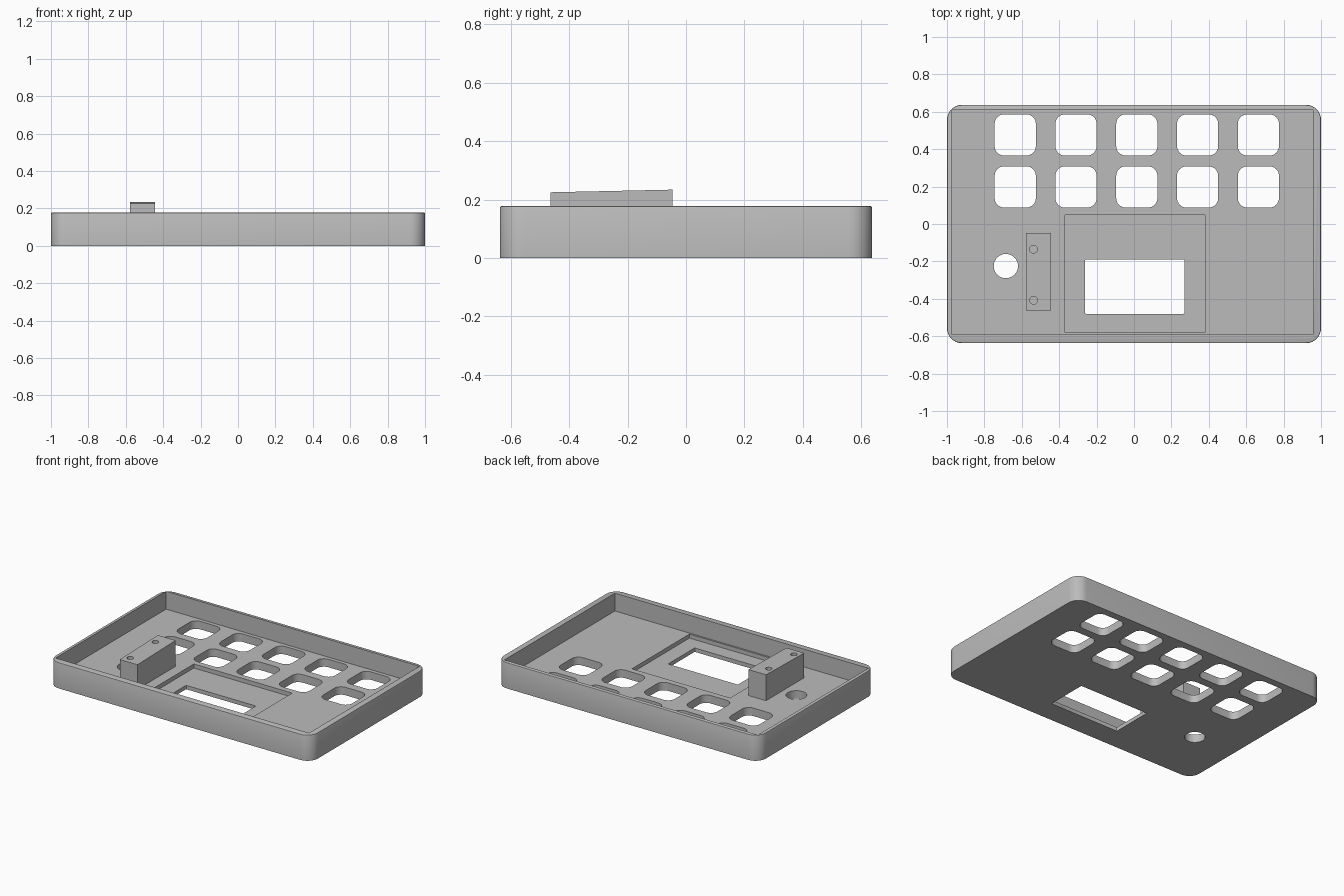
import bpy, bmesh, math

if "Cube" in bpy.data.objects:
    bpy.data.objects.remove(bpy.data.objects["Cube"], do_unlink=True)

grey = bpy.data.materials.new("light grey plastic")
grey.use_nodes = True
colour = (0.5, 0.5, 0.5, 1)
grey.diffuse_color = colour
grey.node_tree.nodes["Principled BSDF"].inputs["Base Color"].default_value = colour

FLOOR, RECESS, RIM = 0.055, 0.027, 0.178


def rounded_rect(x0, x1, y0, y1, r, steps=8):
    """Outline of a rectangle with rounded corners, anticlockwise."""
    if r == 0:
        return [(x0, y0), (x1, y0), (x1, y1), (x0, y1)]
    corners = [(x1 - r, y1 - r), (x0 + r, y1 - r), (x0 + r, y0 + r), (x1 - r, y0 + r)]
    pts = []
    for q, (cx, cy) in enumerate(corners):
        for i in range(steps + 1):
            a = (q + i / steps) * math.pi / 2
            pts.append((cx + r * math.cos(a), cy + r * math.sin(a)))
    return pts


def circle(cx, cy, r, n=32):
    return [(cx + r * math.cos(math.tau * i / n), cy + r * math.sin(math.tau * i / n))
            for i in range(n)]


def prism(name, outline, z0, z1, chamfer=0):
    """Extrude an outline upwards, optionally chamfering its top edge."""
    bm = bmesh.new()
    base = bm.faces.new([bm.verts.new((x, y, z0)) for x, y in outline])
    out = bmesh.ops.extrude_face_region(bm, geom=[base])
    top = [v for v in out["geom"] if isinstance(v, bmesh.types.BMVert)]
    for v in top:
        v.co.z = z1
    if chamfer:
        edges = [e for e in bm.edges if all(v in top for v in e.verts)]
        bmesh.ops.bevel(bm, geom=edges, offset=chamfer, segments=2,
                        affect='EDGES', profile=0.5)
    bmesh.ops.recalc_face_normals(bm, faces=bm.faces)
    mesh = bpy.data.meshes.new(name)
    bm.to_mesh(mesh)
    bm.free()
    mesh.materials.append(grey)
    obj = bpy.data.objects.new(name, mesh)
    bpy.context.collection.objects.link(obj)
    return obj


def cut(obj, cutters):
    """Subtract the cutters, keep the result and discard them."""
    for c in cutters:
        mod = obj.modifiers.new("cut", 'BOOLEAN')
        mod.operation, mod.solver, mod.object = 'DIFFERENCE', 'EXACT', c
    bpy.context.view_layer.update()
    graph = bpy.context.evaluated_depsgraph_get()
    mesh = bpy.data.meshes.new_from_object(obj.evaluated_get(graph))
    obj.modifiers.clear()
    obj.data = mesh
    for c in cutters:
        bpy.data.objects.remove(c, do_unlink=True)


def smooth(obj):
    bpy.ops.object.select_all(action='DESELECT')
    obj.select_set(True)
    bpy.context.view_layer.objects.active = obj
    bpy.ops.object.shade_smooth_by_angle(angle=math.radians(30))


# Tray: rounded shell, hollowed from above
tray = prism("tray", rounded_rect(-1, 1, -0.637, 0.637, 0.08), 0, RIM, 0.006)
cutters = [
    prism("cavity", rounded_rect(-0.977, 0.957, -0.592, 0.612, 0), FLOOR, 0.5),
    prism("screen_recess", rounded_rect(-0.37, 0.38, -0.58, 0.047, 0), RECESS, 0.4),
    prism("screen_window", rounded_rect(-0.263, 0.27, -0.48, -0.19, 0.006, 3), -0.1, 0.3),
    prism("knob_hole", circle(-0.685, -0.225, 0.065), -0.1, 0.3),
]
# Two rows of five button openings
for row_y in (0.198, 0.476):
    for i in range(5):
        x = -0.635 + 0.325 * i
        cutters.append(prism("button_hole", rounded_rect(
            x - 0.11, x + 0.11, row_y - 0.11, row_y + 0.11, 0.05), -0.1, 0.3))
cut(tray, cutters)
smooth(tray)

# Mounting block with a slightly sloping top and two screw holes
block = prism("mounting_block", rounded_rect(-0.578, -0.443, -0.463, -0.047, 0),
              FLOOR - 0.01, 0.225)
for v in block.data.vertices:
    if v.co.z > 0.2 and v.co.y > -0.2:
        v.co.z = 0.234
cut(block, [prism("screw_hole", circle(-0.537, y, 0.021, 20), 0.1, 0.4)
            for y in (-0.135, -0.408)])
smooth(block)
